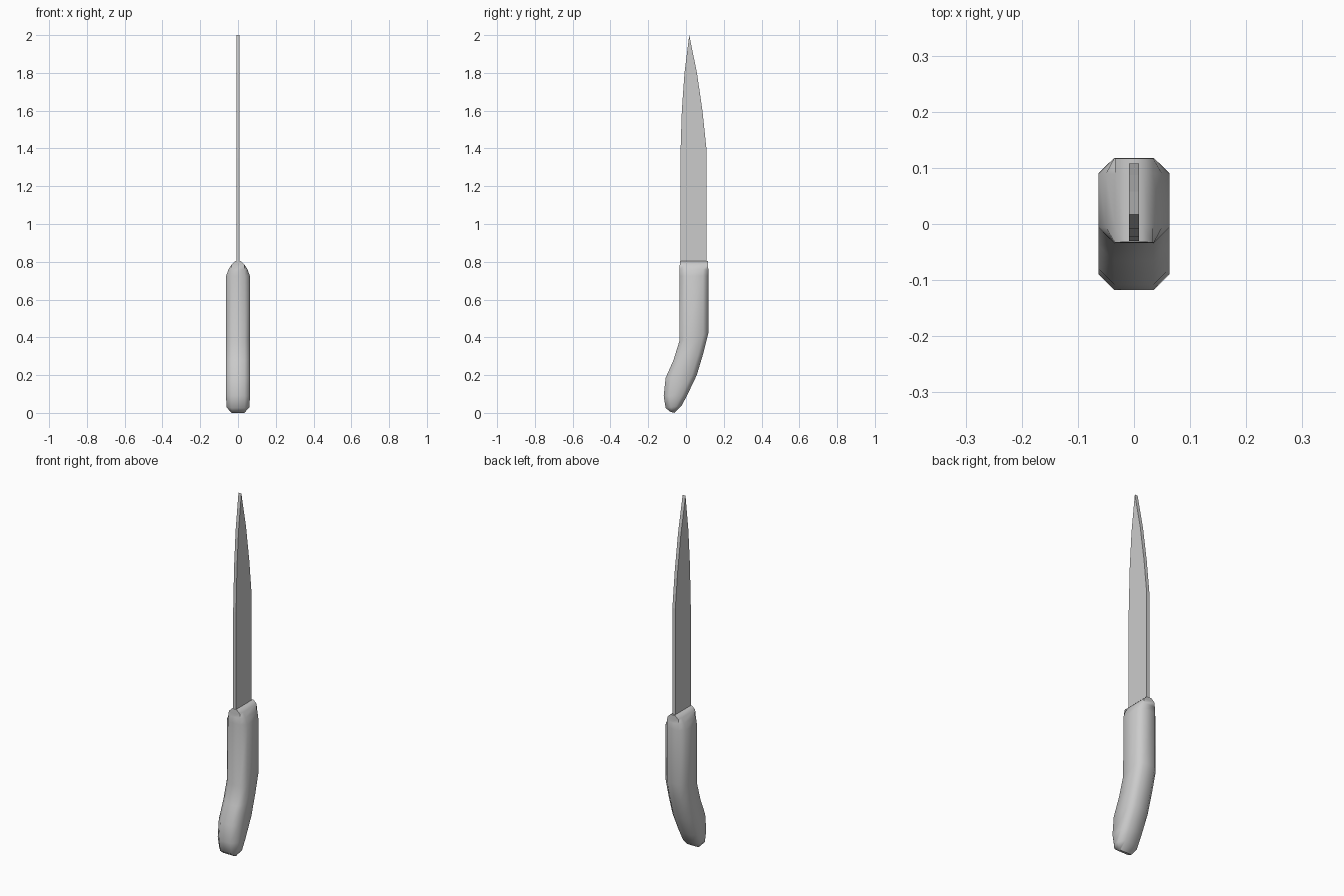
import bpy, bmesh

if "Cube" in bpy.data.objects:
    bpy.data.objects.remove(bpy.data.objects["Cube"])


def finish(bm, name):
    bmesh.ops.recalc_face_normals(bm, faces=bm.faces)
    mesh = bpy.data.meshes.new(name)
    bm.to_mesh(mesh)
    bm.free()
    obj = bpy.data.objects.new(name, mesh)
    bpy.context.collection.objects.link(obj)
    return obj


def section(bm, front, back, w, inner, c):
    """Chamfered rectangle lying between a front and a back (y, z) point."""
    length = ((back[0] - front[0]) ** 2 + (back[1] - front[1]) ** 2) ** 0.5
    k = min(c / length, 0.4)
    half = [(inner, 0), (w, k), (w, 1 - k), (inner, 1)]
    ring = half + [(-x, t) for x, t in reversed(half)]
    return [bm.verts.new((x, front[0] + t * (back[0] - front[0]),
                          front[1] + t * (back[1] - front[1]))) for x, t in ring]


# Handle: curved loft, front edge point, back edge point, half width
W = 0.063
stations = [
    ((-0.083, 0.006), (-0.062, 0.0), 0.036),
    ((-0.108, 0.026), (-0.024, 0.037), 0.061),
    ((-0.118, 0.09), (0.006, 0.093), W),
    ((-0.108, 0.185), (0.057, 0.2), W),
    ((-0.066, 0.28), (0.09, 0.31), W),
    ((-0.035, 0.38), (0.118, 0.42), W),
    ((-0.034, 0.725), (0.118, 0.725), W),
    ((-0.034, 0.76), (0.118, 0.76), 0.05),
    ((-0.033, 0.785), (0.117, 0.785), 0.034),
    ((-0.032, 0.803), (0.117, 0.803), 0.015),
]
bm = bmesh.new()
rings = [section(bm, f, b, w, min(w, 0.035), 0.028) for f, b, w in stations]
for a, b in zip(rings, rings[1:]):
    for i in range(8):
        j = (i + 1) % 8
        bm.faces.new((a[i], a[j], b[j], b[i]))
bm.faces.new(rings[0])
bm.faces.new(rings[-1])
handle = finish(bm, "handle")

# Blade: flat profile extruded to an even thickness
T = 0.009
profile = [(-0.03, 0.78), (0.108, 0.78), (0.108, 1.4), (0.087, 1.6),
           (0.058, 1.8), (0.017, 2.0), (-0.008, 1.8), (-0.022, 1.6), (-0.03, 1.35)]
bm = bmesh.new()
face = bm.faces.new([bm.verts.new((-T, y, z)) for y, z in profile])
ext = bmesh.ops.extrude_face_region(bm, geom=[face])
bmesh.ops.translate(bm, vec=(2 * T, 0, 0),
                    verts=[v for v in ext["geom"] if isinstance(v, bmesh.types.BMVert)])
blade = finish(bm, "blade")

# Soft shading on the handle
bpy.ops.object.select_all(action='DESELECT')
handle.select_set(True)
bpy.context.view_layer.objects.active = handle
bpy.ops.object.shade_smooth_by_angle(angle=1.0)
